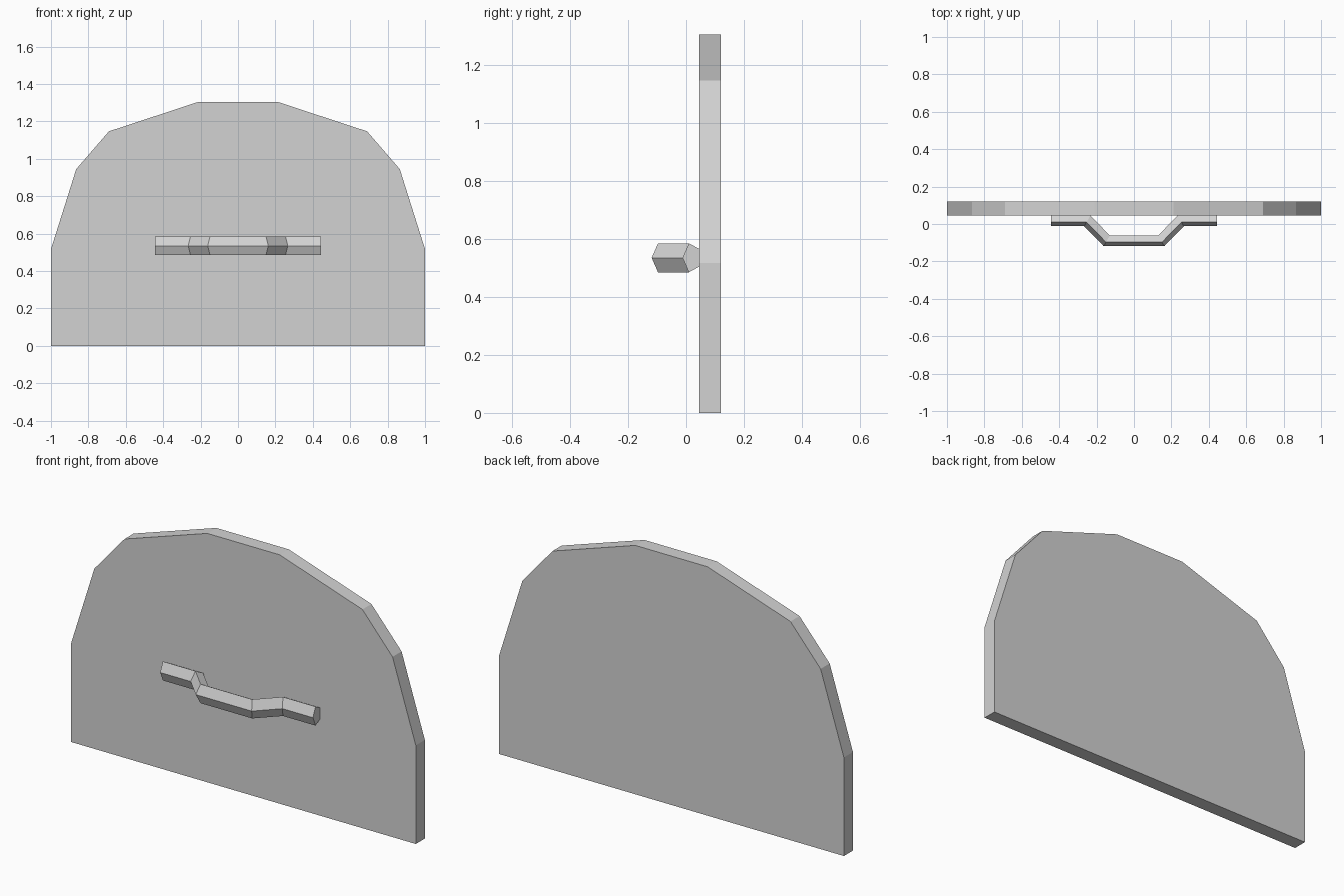
import bpy
import math

cube = bpy.data.objects.get("Cube")
if cube:
    bpy.data.objects.remove(cube, do_unlink=True)

GREY = (0.65, 0.65, 0.65, 1.0)
grey = bpy.data.materials.new("plain grey")
grey.use_nodes = True
grey.diffuse_color = GREY
grey.node_tree.nodes["Principled BSDF"].inputs["Base Color"].default_value = GREY


def loft(name, rings):
    """Skin a row of matching rings and cap both ends."""
    n = len(rings[0])
    verts = [p for ring in rings for p in ring]
    faces = [list(range(n))[::-1],
             list(range(len(verts) - n, len(verts)))]
    for r in range(len(rings) - 1):
        for i in range(n):
            j = (i + 1) % n
            faces.append([r * n + i, r * n + j, (r + 1) * n + j, (r + 1) * n + i])
    mesh = bpy.data.meshes.new(name)
    mesh.from_pydata(verts, [], faces)
    mesh.materials.append(grey)
    obj = bpy.data.objects.new(name, mesh)
    bpy.context.collection.objects.link(obj)
    return obj


# Arched panel: half outline mirrored, then given thickness
half = [(1.0, 0.0), (1.0, 0.517), (0.865, 0.945), (0.69, 1.147), (0.21, 1.305)]
outline = half + [(-x, z) for x, z in reversed(half)]
loft("arched_panel", [[(x, y, z) for x, z in outline] for y in (0.045, 0.12)])

# Bent handle: flattened five-sided bar with mitred bends
HEIGHT, RADIUS, FLATTEN = 0.535, 0.0525, 0.6


def bar_ring(x, y, mitre):
    ring = []
    for i in range(5):
        a = math.pi + i * math.tau / 5
        dy = RADIUS * FLATTEN * math.cos(a)
        ring.append((x + mitre * dy, y + dy, HEIGHT + RADIUS * math.sin(a)))
    return ring


right_path = [(-0.443, 0.0195, 0.0), (-0.248, 0.0195, 0.58), (-0.144, -0.087, 0.58)]
path = right_path + [(-x, y, -m) for x, y, m in reversed(right_path)]
loft("handle", [bar_ring(*p) for p in path])

# Make all surfaces face outwards
import bmesh
for name in ("arched_panel", "handle"):
    mesh = bpy.data.objects[name].data
    bm = bmesh.new()
    bm.from_mesh(mesh)
    bmesh.ops.recalc_face_normals(bm, faces=bm.faces)
    bm.to_mesh(mesh)
    bm.free()
